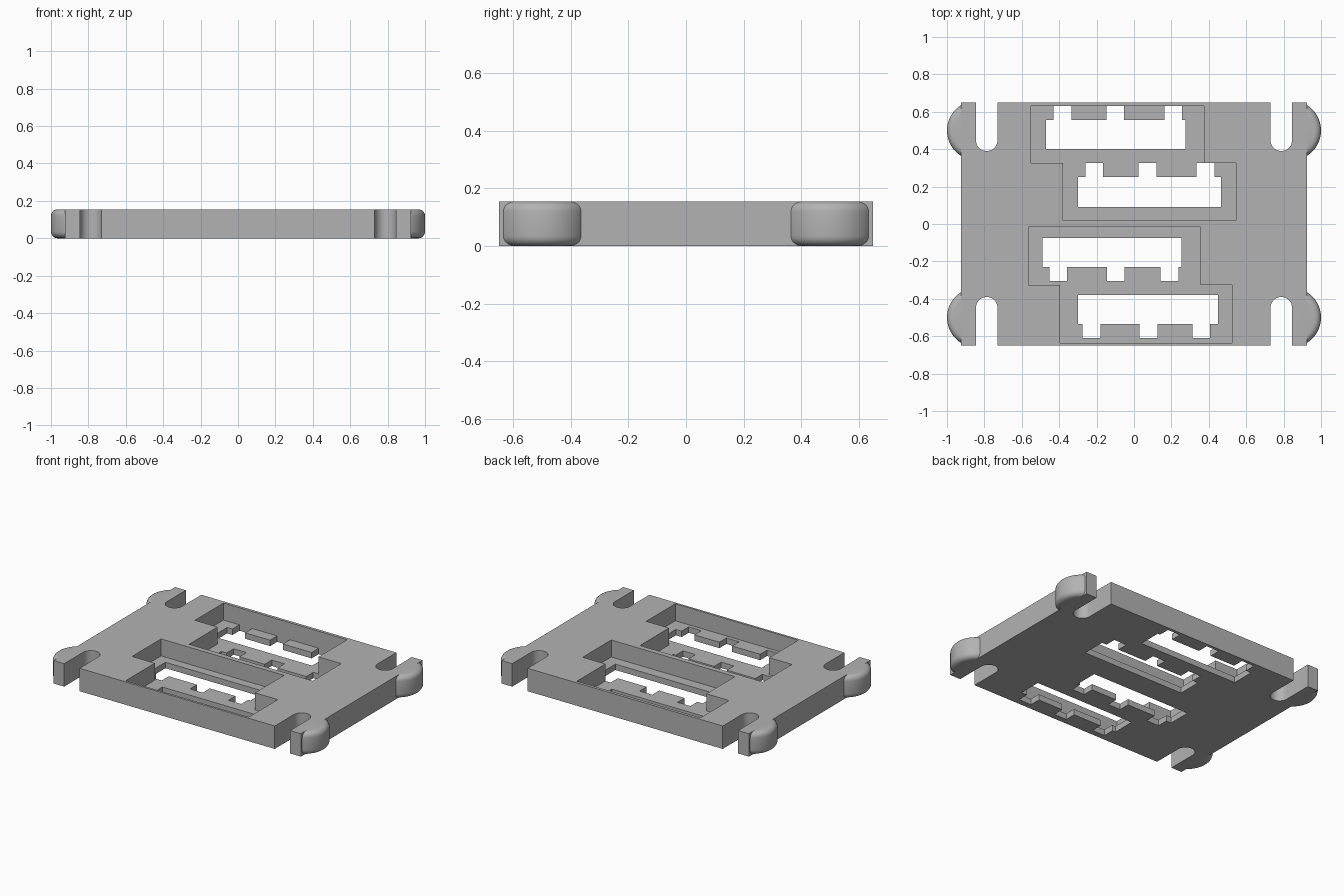
import bpy, bmesh, math

H, FLOOR = 0.155, 0.04        # plate thickness, pocket floor height
if "Cube" in bpy.data.objects:
    bpy.data.objects.remove(bpy.data.objects["Cube"])

grey = bpy.data.materials.new("mid grey")
grey.diffuse_color = (0.45, 0.45, 0.45, 1)
grey.use_nodes = True
grey.node_tree.nodes["Principled BSDF"].inputs["Base Color"].default_value = (0.45, 0.45, 0.45, 1)


def prism(name, points, z0, z1, bevel=0):
    """Extrude an outline from z0 to z1, optionally rounding its rims."""
    bm = bmesh.new()
    face = bm.faces.new([bm.verts.new((x, y, z0)) for x, y in points])
    top = bmesh.ops.extrude_face_region(bm, geom=[face])["geom"]
    bmesh.ops.translate(bm, vec=(0, 0, z1 - z0),
                        verts=[g for g in top if isinstance(g, bmesh.types.BMVert)])
    if bevel:
        rims = [e for e in bm.edges if abs(e.verts[0].co.z - e.verts[1].co.z) < 1e-5]
        bmesh.ops.bevel(bm, geom=rims, offset=bevel, segments=5, profile=0.5, affect='EDGES')
    bmesh.ops.recalc_face_normals(bm, faces=bm.faces)
    mesh = bpy.data.meshes.new(name)
    bm.to_mesh(mesh)
    bm.free()
    mesh.materials.append(grey)
    obj = bpy.data.objects.new(name, mesh)
    bpy.context.collection.objects.link(obj)
    return obj


def rect(x0, x1, y0, y1):
    return [(x0, y0), (x1, y0), (x1, y1), (x0, y1)]


def arc(cx, cy, r, a0, a1, n):
    return [(cx + r * math.cos(math.radians(a0 + (a1 - a0) * i / n)),
             cy + r * math.sin(math.radians(a0 + (a1 - a0) * i / n))) for i in range(n + 1)]


def combine(target, tool, operation):
    """Apply a boolean and discard the tool."""
    tool.hide_render = True
    mod = target.modifiers.new(operation, 'BOOLEAN')
    mod.operation, mod.object, mod.solver = operation, tool, 'EXACT'
    bpy.context.view_layer.update()
    result = bpy.data.meshes.new_from_object(
        target.evaluated_get(bpy.context.evaluated_depsgraph_get()))
    target.modifiers.clear()
    target.data = result
    bpy.data.objects.remove(tool)


def stepped(x, y_top, y_mid, y_low, width, shift):
    """Outline of two side-by-side bays, the lower one shifted to the right."""
    a, b = x + width, x + shift
    return [(x, y_top), (x, y_mid), (b, y_mid), (b, y_low),
            (a + shift, y_low), (a + shift, y_mid), (a, y_mid), (a, y_top)]


def comb(x0, x1, y_flat, y_edge, y_tip, notches, width=0.095):
    """Window outline with square notches along one edge."""
    points = [(x0, y_flat), (x0, y_edge)]
    for n in notches:
        points += [(n, y_edge), (n, y_tip), (n + width, y_tip), (n + width, y_edge)]
    return points + [(x1, y_edge), (x1, y_flat)]


# Plate with round corner ears, trimmed flush at front and back
plate = prism("mounting_plate", rect(-0.925, 0.925, -0.65, 0.65), 0, H)
corners = [(sx, sy) for sx in (-1, 1) for sy in (-1, 1)]
for sx, sy in corners:
    ear = prism("ear", arc(0.84 * sx, 0.5 * sy, 0.16, 0, 354.375, 63), 0, H, 0.035)
    combine(plate, ear, 'UNION')
combine(plate, prism("trim", rect(-1.2, 1.2, -0.65, 0.65), -0.1, H + 0.1), 'INTERSECT')

# Round-ended strap slots
for sx, sy in corners:
    slot = [(0.845, 0.8), (0.73, 0.8)] + arc(0.7875, 0.4475, 0.0575, 180, 360, 20)
    slot = [(x * sx, y * sy) for x, y in slot]
    combine(plate, prism("slot", slot, -0.1, H + 0.1), 'DIFFERENCE')

# Stepped pockets
for outline in (stepped(-0.55, 0.63, 0.325, 0.02, 0.925, 0.17),
                stepped(-0.565, -0.015, -0.325, -0.635, 0.92, 0.17)):
    combine(plate, prism("pocket", outline, FLOOR, H + 0.1), 'DIFFERENCE')

# Notched windows through the pocket floors
for window in (comb(-0.47, 0.275, 0.40, 0.555, 0.63, (-0.43, -0.148, 0.162)),
               comb(-0.30, 0.465, 0.09, 0.25, 0.325, (-0.26, 0.025, 0.335)),
               comb(-0.49, 0.255, -0.075, -0.23, -0.305, (-0.452, -0.145, 0.142)),
               comb(-0.30, 0.45, -0.38, -0.535, -0.61, (-0.275, 0.03, 0.312))):
    combine(plate, prism("window", window, -0.1, FLOOR + 0.03), 'DIFFERENCE')

# Smooth the ears and slot ends, keep edges crisp
bpy.context.view_layer.objects.active = plate
plate.select_set(True)
bpy.ops.object.shade_smooth_by_angle(angle=math.radians(30))
